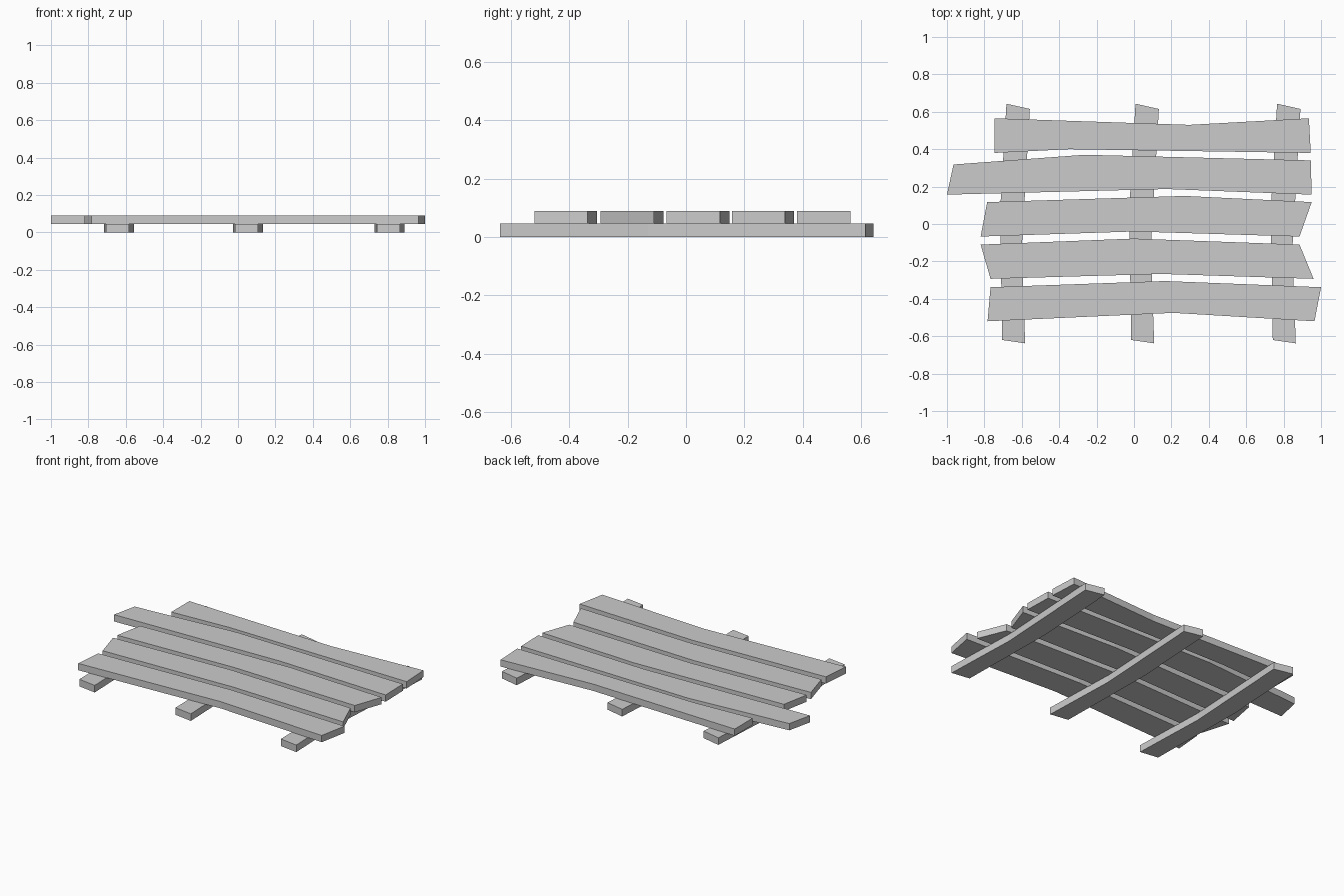
import bpy
import bmesh

cube = bpy.data.objects.get("Cube")
if cube:
    bpy.data.objects.remove(cube, do_unlink=True)

grey = bpy.data.materials.new("grey_wood")
grey.use_nodes = True
colour = (0.6, 0.6, 0.6, 1)
grey.diffuse_color = colour
grey.node_tree.nodes["Principled BSDF"].inputs["Base Color"].default_value = colour

RAIL_TOP, DECK_TOP = 0.046, 0.09


def board(name, outline, z0, z1, dx=0.0):
    """Extrude a flat outline upwards into a solid board."""
    bm = bmesh.new()
    base = bm.faces.new([bm.verts.new((x + dx, y, z0)) for x, y in outline])
    top = bmesh.ops.extrude_face_region(bm, geom=[base], use_keep_orig=True)["geom"]
    bmesh.ops.translate(bm, vec=(0, 0, z1 - z0),
                        verts=[v for v in top if isinstance(v, bmesh.types.BMVert)])
    bmesh.ops.recalc_face_normals(bm, faces=bm.faces)
    mesh = bpy.data.meshes.new(name)
    bm.to_mesh(mesh)
    bm.free()
    mesh.materials.append(grey)
    bpy.context.collection.objects.link(bpy.data.objects.new(name, mesh))


# Three matching rails, slightly bent, running front to back
rail = [(-0.705, -0.62), (-0.582, -0.638), (-0.6, -0.13),
        (-0.557, 0.615), (-0.682, 0.643), (-0.716, 0.07)]
for name, dx in (("right_rail", 0), ("middle_rail", 0.69), ("left_rail", 1.447)):
    board(name, rail, 0, RAIL_TOP, dx)

# Five crooked deck planks: front edge left to right, then back edge right to left
planks = [
    [(-0.783, -0.52), (0.21, -0.475), (0.965, -0.52),
     (1.0, -0.338), (0.165, -0.305), (-0.767, -0.338)],
    [(-0.767, -0.293), (0.15, -0.267), (0.96, -0.293),
     (0.885, -0.11), (0.0, -0.078), (-0.82, -0.11)],
    [(-0.82, -0.067), (0.0, -0.04), (0.885, -0.067),
     (0.95, 0.117), (0.27, 0.15), (-0.785, 0.117)],
    [(-1.0, 0.157), (0.175, 0.187), (0.95, 0.157),
     (0.945, 0.34), (-0.265, 0.37), (-0.965, 0.318)],
    [(-0.745, 0.38), (-0.345, 0.4), (0.945, 0.38),
     (0.935, 0.565), (0.295, 0.53), (-0.745, 0.565)],
]
for i, outline in enumerate(planks, 1):
    board(f"deck_plank_{i}", outline, RAIL_TOP, DECK_TOP)
